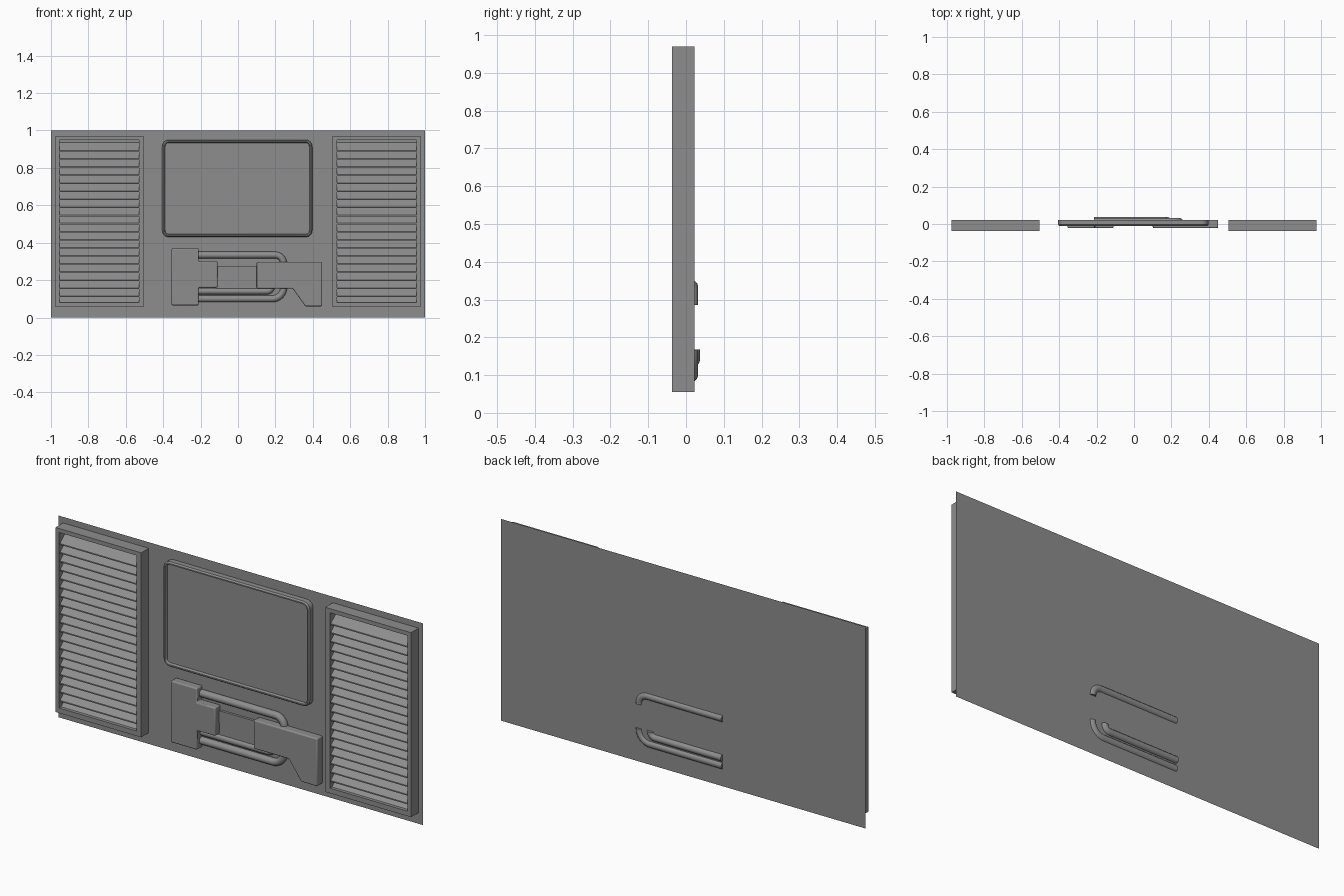
import bpy, bmesh, math
from mathutils import Vector

if "Cube" in bpy.data.objects:
    bpy.data.objects.remove(bpy.data.objects["Cube"], do_unlink=True)

GREY = (0.27, 0.27, 0.27, 1)
metal = bpy.data.materials.new("grey_metal")
metal.use_nodes = True
metal.diffuse_color = GREY
metal.node_tree.nodes["Principled BSDF"].inputs["Base Color"].default_value = GREY

BACK = 0.022    # plane of the backing sheet


def finish(name, bm):
    bmesh.ops.recalc_face_normals(bm, faces=bm.faces)
    mesh = bpy.data.meshes.new(name)
    bm.to_mesh(mesh)
    bm.free()
    mesh.materials.append(metal)
    obj = bpy.data.objects.new(name, mesh)
    bpy.context.collection.objects.link(obj)
    return obj


def smooth(obj):
    bpy.ops.object.select_all(action='DESELECT')
    obj.select_set(True)
    bpy.context.view_layer.objects.active = obj
    bpy.ops.object.shade_smooth_by_angle(angle=math.radians(35))


def loft(name, rings, cap_first=True):
    """Skin a list of point rings and cap the ends."""
    bm = bmesh.new()
    loops = [[bm.verts.new(p) for p in ring] for ring in rings]
    n = len(loops[0])
    for a, b in zip(loops, loops[1:]):
        for i in range(n):
            j = (i + 1) % n
            bm.faces.new((a[i], a[j], b[j], b[i]))
    if cap_first:
        bm.faces.new(loops[0])
    bm.faces.new(loops[-1])
    return finish(name, bm)


def plate(name, outline, y_front, bevel=0):
    """Extrude an (x, z) outline forward from the backing sheet."""
    obj = loft(name, [[(x, y, z) for x, z in outline] for y in (BACK, y_front)])
    if bevel:
        mod = obj.modifiers.new("soft_edges", 'BEVEL')
        mod.width = bevel
        mod.segments = 3
        smooth(obj)
    return obj


def rect(x0, x1, z0, z1):
    return [(x0, z0), (x1, z0), (x1, z1), (x0, z1)]


def rounded_rect(x0, x1, z0, z1, r, inset, y, steps=6):
    pts = []
    corners = [(x1 - r, z1 - r), (x0 + r, z1 - r), (x0 + r, z0 + r), (x1 - r, z0 + r)]
    for k, (cx, cz) in enumerate(corners):
        for s in range(steps + 1):
            a = math.pi / 2 * (k + s / steps)
            pts.append((cx + (r - inset) * math.cos(a), y, cz + (r - inset) * math.sin(a)))
    return pts


# Backing sheet
bm = bmesh.new()
bm.faces.new([bm.verts.new((x, BACK, z)) for x, z in rect(-1, 1, 0, 1)])
sheet = finish("backing_sheet", bm)

# Louvred vents, one on each side
for side, sign in (("left", 1), ("right", -1)):
    outer = rect(0.505, 0.975, 0.055, 0.97)
    inner = rect(0.53, 0.955, 0.08, 0.95)
    rings = [(outer, BACK), (outer, -0.037), (inner, -0.037), (inner, BACK)]
    loft(side + "_vent_frame",
         [[(sign * x, y, z) for x, z in pts] for pts, y in rings], cap_first=False)

    # One sloping slat, repeated down the opening
    section = [(-0.03, 0.893), (0.018, 0.935), (0.018, 0.929), (-0.03, 0.887)]
    slats = loft(side + "_vent_slats",
                 [[(sign * x, y, z) for y, z in section] for x in (0.53, 0.955)])
    rep = slats.modifiers.new("repeat", 'ARRAY')
    rep.count = 20
    rep.use_relative_offset = False
    rep.use_constant_offset = True
    rep.constant_offset_displace = (0, 0, -0.0432)

# Screen with a raised rounded rim and a shallow recess
profile = [(0, BACK), (0, -0.004), (0.006, -0.011), (0.012, -0.011), (0.016, 0.002)]
screen = loft("screen", [rounded_rect(-0.405, 0.397, 0.43, 0.95, 0.035, i, y)
                         for i, y in profile])
smooth(screen)

# Mechanism blocks
plate("tee_block", [(-0.355, 0.065), (-0.21, 0.065), (-0.21, 0.16), (-0.11, 0.16),
                    (-0.11, 0.30), (-0.21, 0.30), (-0.21, 0.37), (-0.355, 0.37)],
      -0.022, bevel=0.006)
plate("stepped_block", [(0.10, 0.155), (0.292, 0.155), (0.36, 0.06), (0.45, 0.06),
                        (0.45, 0.297), (0.10, 0.297)],
      -0.022, bevel=0.006)

# Flat link bars between the blocks
plate("upper_link_bar", rect(-0.12, 0.11, 0.213, 0.275), 0.010)
plate("lower_link_bar", rect(-0.12, 0.11, 0.155, 0.213), 0.013)


def pipe(name, z, x_end, z_end, bend, y, radius):
    """Straight run from the tee block with a quarter bend into the other block."""
    up = 1 if z_end > z else -1
    path = [(-0.215, y, z)]
    for s in range(9):
        a = math.pi / 2 * s / 8
        path.append((x_end - bend + bend * math.sin(a), y,
                     z + up * bend * (1 - math.cos(a))))
    path.append((x_end, y, z_end))
    rings = []
    for i, p in enumerate(path):
        before, after = path[max(i - 1, 0)], path[min(i + 1, len(path) - 1)]
        along = (Vector(after) - Vector(before)).normalized()
        across = along.cross(Vector((0, 1, 0)))
        rings.append([Vector(p) + radius * (math.cos(t) * across + math.sin(t) * Vector((0, 1, 0)))
                      for t in (math.tau * k / 12 for k in range(12))])
    smooth(loft(name, rings))


# Pipes, half sunk through the sheet
pipe("upper_pipe", 0.334, 0.244, 0.285, 0.045, 0.014, 0.018)
pipe("lower_outer_pipe", 0.100, 0.244, 0.165, 0.06, 0.014, 0.018)
pipe("lower_inner_pipe", 0.140, 0.180, 0.168, 0.026, 0.020, 0.017)
